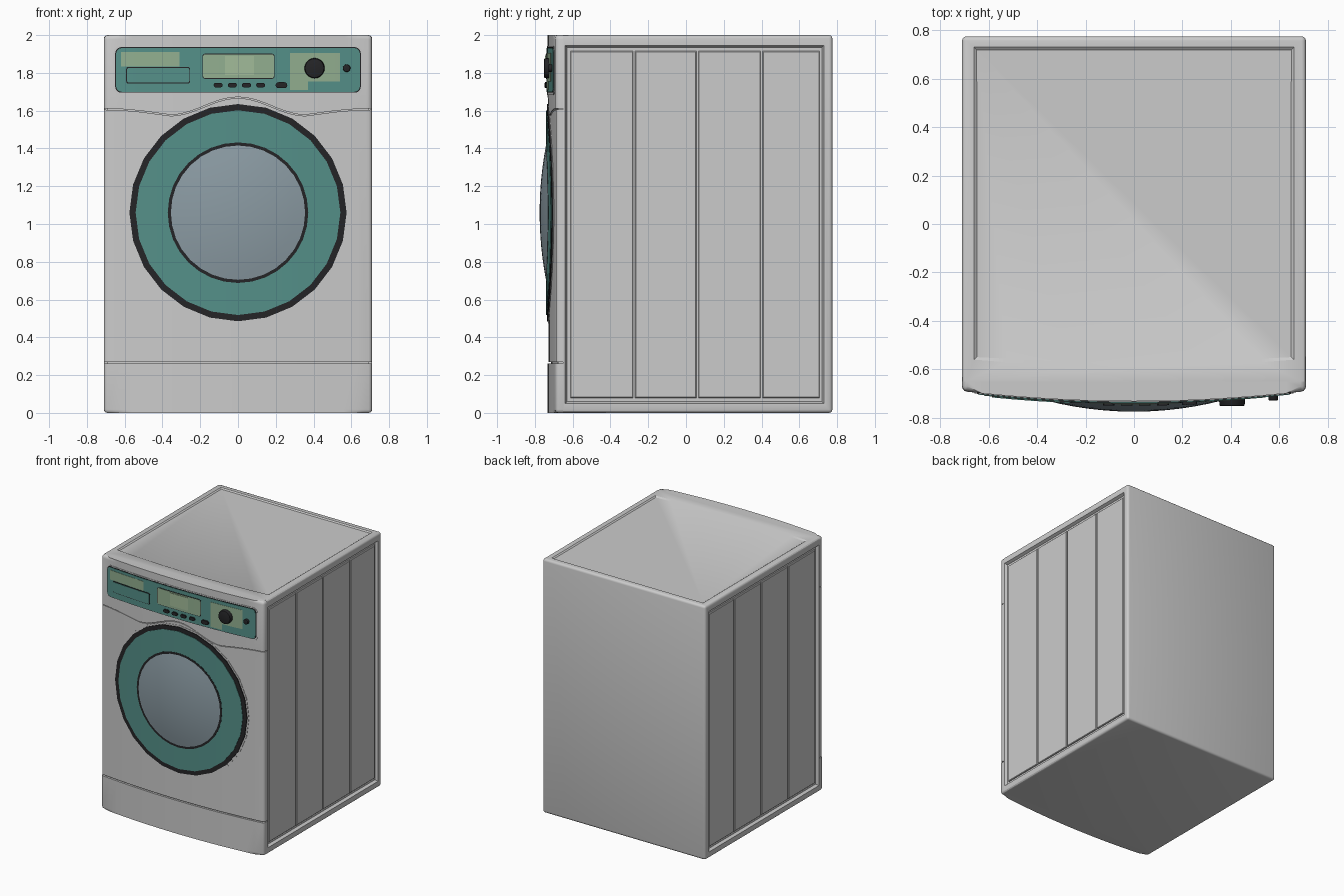
import bpy, bmesh, math
from mathutils import Vector, Matrix

old = bpy.data.objects.get("Cube")
if old:
    bpy.data.objects.remove(old, do_unlink=True)

HALF, SEAM, BACK = 0.71, -0.65, 0.775
DOOR_Z = 1.06


def material(name, rgb):
    m = bpy.data.materials.new(name)
    m.use_nodes = True
    color = (*rgb, 1)
    m.diffuse_color = color
    m.node_tree.nodes["Principled BSDF"].inputs["Base Color"].default_value = color
    return m


GREY = material("light grey enamel", (0.6, 0.6, 0.6))
TEAL = material("teal", (0.09, 0.28, 0.25))
PALE = material("pale green", (0.29, 0.43, 0.28))
LIGHT = material("display green", (0.36, 0.50, 0.32))
GLASS = material("blue grey glass", (0.26, 0.33, 0.37))
BLACK = material("charcoal", (0.018, 0.018, 0.02))


def front(x):
    """Bowed front surface of the cabinet."""
    return -0.728 + 0.042 * (x / HALF) ** 2


def finish(bm, name, mat, angle=30):
    bmesh.ops.recalc_face_normals(bm, faces=bm.faces)
    mesh = bpy.data.meshes.new(name)
    bm.to_mesh(mesh)
    bm.free()
    mesh.materials.append(mat)
    ob = bpy.data.objects.new(name, mesh)
    bpy.context.collection.objects.link(ob)
    bpy.ops.object.select_all(action='DESELECT')
    ob.select_set(True)
    bpy.context.view_layer.objects.active = ob
    bpy.ops.object.shade_smooth_by_angle(angle=math.radians(angle))
    return ob


def rounded(x0, x1, z0, z1, r=0.0):
    """Rounded rectangle outline in x and z."""
    if r == 0:
        return [(x0, z0), (x1, z0), (x1, z1), (x0, z1)]
    pts = []
    for k, (cx, cz) in enumerate([(x1 - r, z1 - r), (x0 + r, z1 - r),
                                  (x0 + r, z0 + r), (x1 - r, z0 + r)]):
        for i in range(4):
            a = math.pi / 2 * (k + i / 3)
            pts.append((cx + r * math.cos(a), cz + r * math.sin(a)))
    return pts


def circle(cx, cz, r, n):
    return [(cx + r * math.sin(2 * math.pi * i / n), cz + r * math.cos(2 * math.pi * i / n))
            for i in range(n)]


def front_plate(name, outline, mat, proud, depth=0.02, back=None, soft=0.0):
    """Extruded outline wrapped onto the bowed front; soft rounds the cabinet's outer edges."""
    bm = bmesh.new()
    bm.faces.new([bm.verts.new((x, 0, z)) for x, z in outline])
    for i in range(-9, 10):
        bmesh.ops.bisect_plane(bm, geom=bm.verts[:] + bm.edges[:] + bm.faces[:],
                               plane_co=(i * 0.07, 0, 0), plane_no=(1, 0, 0), dist=1e-4)
    ext = bmesh.ops.extrude_face_region(bm, geom=bm.faces[:])
    rear = {g for g in ext["geom"] if isinstance(g, bmesh.types.BMVert)}
    fronts = [v for v in bm.verts if v not in rear]
    for v in bm.verts:
        v.co.y = front(v.co.x) - proud
        if v in rear:
            v.co.y = back if back is not None else v.co.y + depth
    if soft:
        def on(e, test):
            return all(test(v) for v in e.verts)
        fset = set(fronts)
        sides = [e for e in bm.edges if on(e, lambda v: abs(v.co.x) > HALF - 1e-4)]
        ends = [e for e in bm.edges if on(e, lambda v: v.co.z > 1.999) or on(e, lambda v: v.co.z < 0.001)]
        picked = {e for e in sides + ends if on(e, lambda v: v in fset)
                  and len(e.link_faces) == 2 and e.calc_face_angle(0) > 0.8}
        picked |= set(sides) & set(ends)
        bmesh.ops.bevel(bm, geom=list(picked), offset=soft, segments=3, profile=0.5, affect='EDGES')
    return finish(bm, name, mat)


# Cabinet with rounded rear edges and recessed sides and top
bm = bmesh.new()
bmesh.ops.create_cube(bm, size=1)
for v in bm.verts:
    v.co = Vector((v.co.x * 2 * HALF, BACK if v.co.y > 0 else SEAM, 2 if v.co.z > 0 else 0))
edges = [e for e in bm.edges if any(v.co.y > 0 for v in e.verts)]
bmesh.ops.bevel(bm, geom=edges, offset=0.018, segments=3, profile=0.5, affect='EDGES')


def largest(axis, sign):
    return max((f for f in bm.faces if f.normal[axis] * sign > 0.99), key=lambda f: f.calc_area())


bm.normal_update()
for sign in (-1, 1):
    f = largest(0, sign)
    bmesh.ops.inset_individual(bm, faces=[f], thickness=0.005)
    for v in f.verts:
        v.co.y = 0.73 if v.co.y > 0 else -0.64
        v.co.z = 1.945 if v.co.z > 1 else 0.05
    bmesh.ops.inset_individual(bm, faces=[f], thickness=0.014, depth=-0.022)
f = largest(2, 1)
bmesh.ops.inset_individual(bm, faces=[f], thickness=0.02)
for v in f.verts:
    v.co.x = math.copysign(0.66, v.co.x)
    v.co.y = 0.73 if v.co.y > 0 else -0.56
lip = [e for e in f.edges if all(v.co.y < 0 for v in e.verts)]
bmesh.ops.subdivide_edges(bm, edges=lip, cuts=9)
for v in f.verts:
    if v.co.y < 0:
        v.co.y = -0.56 - 0.03 * (1 - (v.co.x / 0.66) ** 2)
bmesh.ops.inset_individual(bm, faces=[f], thickness=0.015, depth=-0.008)
finish(bm, "cabinet", GREY)

# Four pressed strips on each side
cuts = [-0.617, -0.275, 0.06, 0.40, 0.712]
for sign, side in ((1, "left"), (-1, "right")):
    for i, (a, b) in enumerate(zip(cuts, cuts[1:])):
        bm = bmesh.new()
        bmesh.ops.create_cube(bm, size=1)
        bmesh.ops.scale(bm, vec=(0.02, b - a - 0.010, 1.835), verts=bm.verts)
        bmesh.ops.translate(bm, vec=(sign * 0.689, (a + b) / 2, 0.9975), verts=bm.verts)
        outer = [e for e in bm.edges if all(abs(v.co.x) > 0.69 for v in e.verts)]
        bmesh.ops.bevel(bm, geom=outer, offset=0.004, segments=1, affect='EDGES')
        finish(bm, f"{side}_side_strip_{i + 1}", GREY)


# Front skin: plinth, door panel and fascia, separated by thin seams
def seam(x):
    x = abs(x)
    if x < 0.36:
        return 1.622 + 0.047 * math.cos(math.pi * x / 0.36)
    return 1.575 + 0.033 * math.sin(math.pi / 2 * (x - 0.36) / (HALF - 0.36))


xs = [-HALF + 2 * HALF * i / 40 for i in range(41)]
front_plate("front_backing", rounded(-0.69, 0.69, 0.03, 1.95), GREY, -0.012, back=SEAM)
front_plate("plinth", rounded(-HALF, HALF, 0, 0.261), GREY, 0.004, back=SEAM, soft=0.018)
front_plate("door_panel", [(-HALF, 0.269), (HALF, 0.269)] + [(x, seam(x) - 0.003) for x in reversed(xs)],
            GREY, 0.0, back=SEAM, soft=0.018)
front_plate("fascia", [(x, seam(x) + 0.003) for x in xs] + [(HALF, 2), (-HALF, 2)],
            GREY, 0.004, back=SEAM, soft=0.022)

# Door: trim, gasket, teal ring and domed glass
front_plate("door_trim", circle(0, DOOR_Z, 0.587, 24), GREY, 0.003)
front_plate("door_gasket", circle(0, DOOR_Z, 0.575, 24), BLACK, 0.009)
front_plate("door_ring", circle(0, DOOR_Z, 0.542, 24), TEAL, 0.012)
front_plate("glass_rim", circle(0, DOOR_Z, 0.372, 32), BLACK, 0.0135)
bm = bmesh.new()
rings = []
for k in range(1, 7):
    r = 0.364 * k / 6
    h = 0.012 + 0.035 * (1 - (k / 6) ** 2)
    rings.append([bm.verts.new((x, front(x) - h, z)) for x, z in circle(0, DOOR_Z, r, 32)])
rings.append([bm.verts.new((x, front(x), z)) for x, z in circle(0, DOOR_Z, 0.364, 32)])
tip = bm.verts.new((0, front(0) - 0.047, DOOR_Z))
for i in range(32):
    j = (i + 1) % 32
    bm.faces.new((tip, rings[0][i], rings[0][j]))
    for a, b in zip(rings, rings[1:]):
        bm.faces.new((a[i], b[i], b[j], a[j]))
finish(bm, "door_glass", GLASS)

# Control panel with drawer, display and pale printed areas
front_plate("panel_rim", rounded(-0.658, 0.658, 1.682, 1.943, 0.035), GREY, 0.007)
front_plate("panel_shadow_gap", rounded(-0.65, 0.65, 1.695, 1.936, 0.03), BLACK, 0.008)
front_plate("control_panel", rounded(-0.645, 0.645, 1.70, 1.931, 0.028), TEAL, 0.011)
front_plate("drawer_label", rounded(-0.62, -0.31, 1.835, 1.91), PALE, 0.013)
front_plate("drawer_outline", rounded(-0.592, -0.253, 1.743, 1.832, 0.012), BLACK, 0.014)
front_plate("drawer_handle", rounded(-0.587, -0.258, 1.748, 1.827, 0.01), TEAL, 0.017)
front_plate("display_outline", rounded(-0.189, 0.194, 1.768, 1.902, 0.015), BLACK, 0.013)
front_plate("display_frame", rounded(-0.185, 0.19, 1.772, 1.898, 0.012), PALE, 0.015)
front_plate("display_screen", rounded(-0.07, 0.085, 1.79, 1.89), LIGHT, 0.018)
front_plate("dial_label", rounded(0.275, 0.54, 1.755, 1.905), PALE, 0.013)
front_plate("dial_label_foot", rounded(0.275, 0.37, 1.71, 1.757), PALE, 0.0132)

# Push buttons
for i, (x, w) in enumerate([(-0.105, 0.024), (-0.03, 0.024), (0.045, 0.024), (0.12, 0.024), (0.23, 0.031)]):
    front_plate(f"button_{i + 1}", rounded(x - w, x + w, 1.735 - w / 2, 1.735 + w / 2, w * 0.48),
                BLACK, 0.022)


# Program dial and power button
def knob(name, x, z, r, y0, y1):
    bm = bmesh.new()
    turn = Matrix.Translation((x, (y0 + y1) / 2, z)) @ Matrix.Rotation(math.pi / 2, 4, 'X')
    bmesh.ops.create_cone(bm, cap_ends=True, segments=20, radius1=r, radius2=r * 0.92,
                          depth=abs(y1 - y0), matrix=turn)
    cap = [e for e in bm.edges if all(v.co.y < (y0 + y1) / 2 for v in e.verts)]
    bmesh.ops.bevel(bm, geom=cap, offset=r * 0.1, segments=2, profile=0.5, affect='EDGES')
    finish(bm, name, BLACK)


knob("program_dial", 0.405, 1.825, 0.056, -0.70, -0.752)
knob("power_button", 0.575, 1.825, 0.021, -0.69, -0.728)
